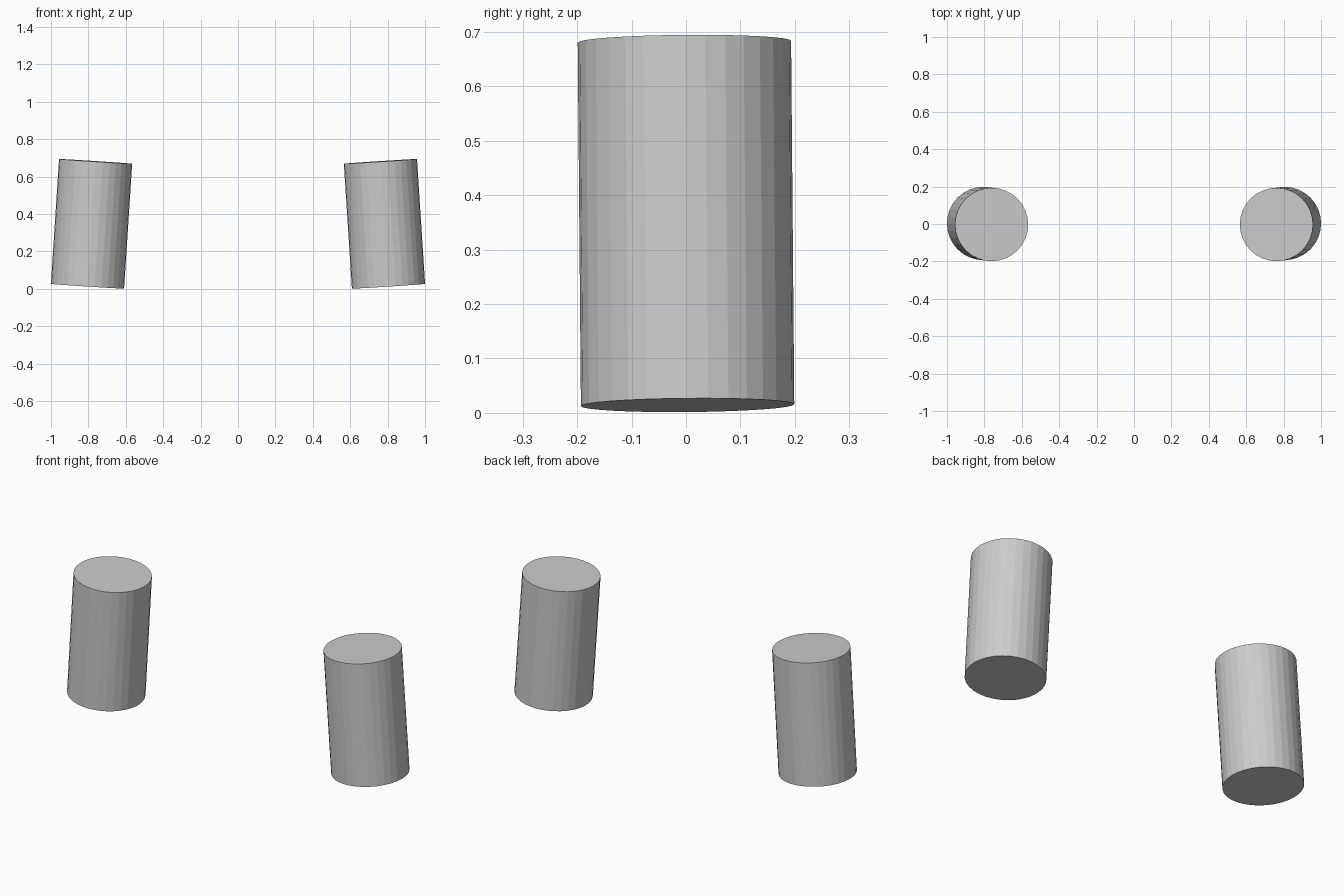
import bpy
from math import radians

if "Cube" in bpy.data.objects:
    bpy.data.objects.remove(bpy.data.objects["Cube"])

# Pair of flat-shaded cylinders leaning inward, with a very slight forward tilt
RADIUS, LENGTH = 0.196, 0.669

for name, side in (("left_cylinder", -1), ("right_cylinder", 1)):
    bpy.ops.mesh.primitive_cylinder_add(
        vertices=32, radius=RADIUS, depth=LENGTH,
        location=(side * 0.783, 0, 0.348),
        rotation=(radians(0.5), radians(-side * 3.7), 0))
    bpy.context.object.name = name
